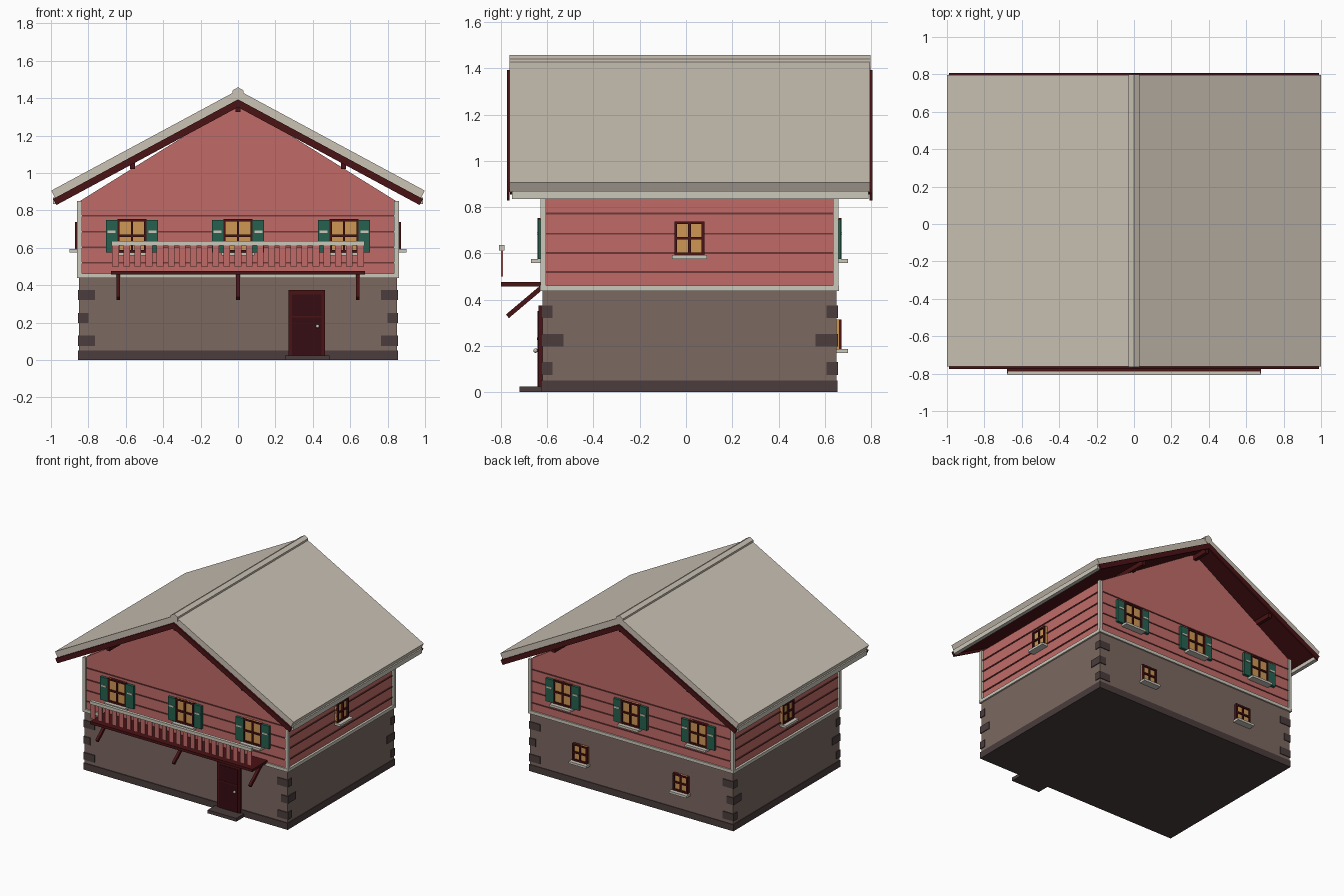
import bpy, bmesh, math
from mathutils import Vector

if "Cube" in bpy.data.objects:
    bpy.data.objects.remove(bpy.data.objects["Cube"])


def material(name, rgb):
    m = bpy.data.materials.new(name)
    m.diffuse_color = (*rgb, 1)
    m.use_nodes = True
    m.node_tree.nodes["Principled BSDF"].inputs["Base Color"].default_value = m.diffuse_color
    return m


ROOF = material("roof beige", (0.60, 0.54, 0.46))
TRIM = material("pale trim", (0.60, 0.57, 0.49))
PINK = material("red siding", (0.53, 0.148, 0.138))
GROOVE = material("siding groove", (0.16, 0.04, 0.04))
STONE = material("stone brown", (0.20, 0.14, 0.12))
DARK = material("dark stone", (0.07, 0.046, 0.046))
WOOD = material("dark red wood", (0.068, 0.006, 0.007))
DOOR = material("door wood", (0.036, 0.004, 0.006))
GREEN = material("shutter green", (0.019, 0.12, 0.078))
GLASS = material("lit glass", (0.62, 0.31, 0.09))

FRONT, BACK, SIDE = -0.62, 0.65, 0.85  # wall planes


def prism(name, profile, y0, y1, mat):
    """Extrude an x-z profile along y."""
    bm = bmesh.new()
    face = bm.faces.new([bm.verts.new((x, y0, z)) for x, z in profile])
    ext = bmesh.ops.extrude_face_region(bm, geom=[face])
    vs = [g for g in ext["geom"] if isinstance(g, bmesh.types.BMVert)]
    bmesh.ops.translate(bm, vec=(0, y1 - y0, 0), verts=vs)
    bmesh.ops.recalc_face_normals(bm, faces=bm.faces)
    me = bpy.data.meshes.new(name)
    bm.to_mesh(me)
    bm.free()
    me.materials.append(mat)
    ob = bpy.data.objects.new(name, me)
    bpy.context.collection.objects.link(ob)
    return ob


def box(name, x, y, z, mat):
    (x0, x1), (y0, y1), (z0, z1) = sorted(x), sorted(y), sorted(z)
    return prism(name, [(x0, z0), (x1, z0), (x1, z1), (x0, z1)], y0, y1, mat)


def wall_box(wall, name, u, d, z, mat):
    """Box on a wall: u runs along the wall, d is depth outward."""
    if wall == "front":
        return box(name, u, [FRONT - v for v in d], z, mat)
    if wall == "back":
        return box(name, u, [BACK + v for v in d], z, mat)
    s = 1 if wall == "right" else -1
    return box(name, [s * (SIDE + v) for v in d], u, z, mat)


def window(wall, c, w, z0, z1, shutters=False):
    h, t = w / 2, 0.012
    zm = (z0 + z1) / 2
    wall_box(wall, "window_glass", (c - h, c + h), (-0.005, 0.012), (z0, z1), GLASS)
    for s in (-1, 1):
        wall_box(wall, "window_jamb", (c + s * h, c + s * (h - t)), (0, 0.022), (z0, z1), WOOD)
    for z in (z0, z1 - t, zm - t / 2):
        wall_box(wall, "window_rail", (c - h, c + h), (0, 0.022), (z, z + t), WOOD)
    wall_box(wall, "window_mullion", (c - t / 2, c + t / 2), (0, 0.021), (z0, z1), WOOD)
    wall_box(wall, "window_sill", (c - h - 0.01, c + h + 0.01), (0, 0.05), (z0 - 0.017, z0), TRIM)
    if shutters:
        for s in (-1, 1):
            a, b = c + s * (h + 0.001), c + s * (h + 0.062)
            wall_box(wall, "shutter", (a, b), (0, 0.02), (z0, z1 - 0.005), GREEN)
            a, b = c + s * (h + 0.01), c + s * (h + 0.053)
            wall_box(wall, "shutter_band", (a, b), (0.018, 0.025), (0.68, 0.692), TRIM)


# Stone ground floor with plinth
box("stone_wall", (-SIDE, SIDE), (FRONT, BACK), (0.01, 0.45), STONE)
box("plinth", (-SIDE - 0.005, SIDE + 0.005), (FRONT - 0.007, BACK + 0.005), (0, 0.05), DARK)

# Corner stones, alternating long and short
for sx in (-1, 1):
    for y, sy in ((FRONT, -1), (BACK, 1)):
        for i, z in enumerate((0.075, 0.197, 0.32)):
            lx, ly = (0.085, 0.042) if i != 1 else (0.05, 0.09)
            box("corner_stone", (sx * (SIDE + 0.006), sx * (SIDE - lx)),
                (y + sy * 0.006, y - sy * ly), (z, z + 0.055), DARK)

# Timber upper floor and gable
box("timber_wall", (-SIDE + 0.005, SIDE - 0.005), (FRONT, BACK), (0.45, 0.85), PINK)
prism("gable_wall", [(-0.845, 0.85), (0.845, 0.85), (0, 1.375)], FRONT, BACK, PINK)
for z in (0.52, 0.602, 0.685, 0.772):
    box("siding_groove", (-SIDE - 0.001, SIDE + 0.001),
        (FRONT - 0.005, BACK + 0.005), (z - 0.004, z + 0.004), GROOVE)
box("floor_band", (-0.862, 0.862), (FRONT - 0.011, BACK + 0.011), (0.438, 0.462), TRIM)
for sx in (-1, 1):
    for y, sy in ((FRONT, -1), (BACK, 1)):
        box("corner_post", (sx * 0.86, sx * 0.835), (y + sy * 0.01, y - sy * 0.015),
            (0.45, 0.85), TRIM)

# Windows on all four walls
for c in (-0.567, 0, 0.567):
    for wall in ("front", "back"):
        window(wall, c, 0.155, 0.575, 0.753, shutters=True)
for wall in ("right", "left"):
    window(wall, 0.015, 0.13, 0.592, 0.738)
for c in (-0.42, 0.42):
    window("back", c, 0.125, 0.187, 0.315)

# Door with frame, panels, handle and step
wall_box("front", "door_frame", (0.27, 0.465), (0, 0.018), (0.02, 0.375), WOOD)
wall_box("front", "door_leaf", (0.29, 0.447), (0, 0.022), (0.025, 0.35), DOOR)
wall_box("front", "door_crossbar", (0.29, 0.447), (0, 0.025), (0.226, 0.236), WOOD)
box("door_step", (0.25, 0.49), (-0.72, FRONT), (0, 0.025), DARK)
bpy.ops.mesh.primitive_uv_sphere_add(segments=10, ring_count=6, radius=0.01,
                                     location=(0.425, FRONT - 0.03, 0.18))
handle = bpy.context.object
handle.name = "door_handle"
handle.data.materials.append(TRIM)

# Balcony: floor, handrail, balusters and braces
box("balcony_floor", (-0.68, 0.68), (-0.8, FRONT), (0.457, 0.477), WOOD)
box("balcony_handrail", (-0.677, 0.677), (-0.808, -0.785), (0.612, 0.636), TRIM)
COUNT = 23
for i in range(COUNT):
    x = -0.655 + 1.31 * i / (COUNT - 1)
    box("baluster", (x - 0.018, x + 0.018), (-0.8, -0.792), (0.5, 0.613), PINK)
for x in (-0.64, 0, 0.64):
    a, b = Vector((x, -0.625, 0.452)), Vector((x, -0.772, 0.328))
    brace = box("balcony_brace", (-0.01, 0.01), (-(a - b).length / 2, (a - b).length / 2),
                (-0.01, 0.01), WOOD)
    brace.location = (a + b) / 2
    brace.rotation_euler.x = math.atan2(a.z - b.z, a.y - b.y)

# Roof: slabs, soffits, bargeboards and eave boards on both slopes
ANG = math.radians(28.3)


def slope_part(name, sx, length, n0, n1, y0, y1, mat):
    """Slab along the slope, between heights n0 and n1 above the slope line."""
    pts = [(sx * (s * math.cos(ANG) + n * math.sin(ANG)),
            1.392 - s * math.sin(ANG) + n * math.cos(ANG))
           for s, n in ((0, n0), (length, n0), (length, n1), (0, n1))]
    prism(name, pts, y0, y1, mat)


for sx in (-1, 1):
    slope_part("roof_slab", sx, 1.11, 0, 0.045, -0.762, 0.796, ROOF)
    slope_part("roof_soffit", sx, 1.095, -0.02, 0, -0.76, 0.794, WOOD)
    for y0, y1 in ((-0.774, -0.762), (0.794, 0.806)):
        slope_part("bargeboard", sx, 1.122, -0.036, 0.001, y0, y1, WOOD)
    box("eave_board", (sx * 0.962, sx * 0.99), (-0.752, 0.788), (0.835, 0.869), TRIM)

# Six-sided ridge cap
hexagon = [(0.034 * math.sin(i * math.pi / 3), 1.424 + 0.034 * math.cos(i * math.pi / 3))
           for i in range(6)]
prism("ridge_cap", hexagon, -0.764, 0.798, ROOF)

# Purlins carrying the overhang
for x, z in ((-0.565, 1.022), (0.565, 1.022), (0, 1.325)):
    box("purlin", (x - 0.013, x + 0.013), (-0.75, 0.78), (z, z + 0.035), WOOD)
